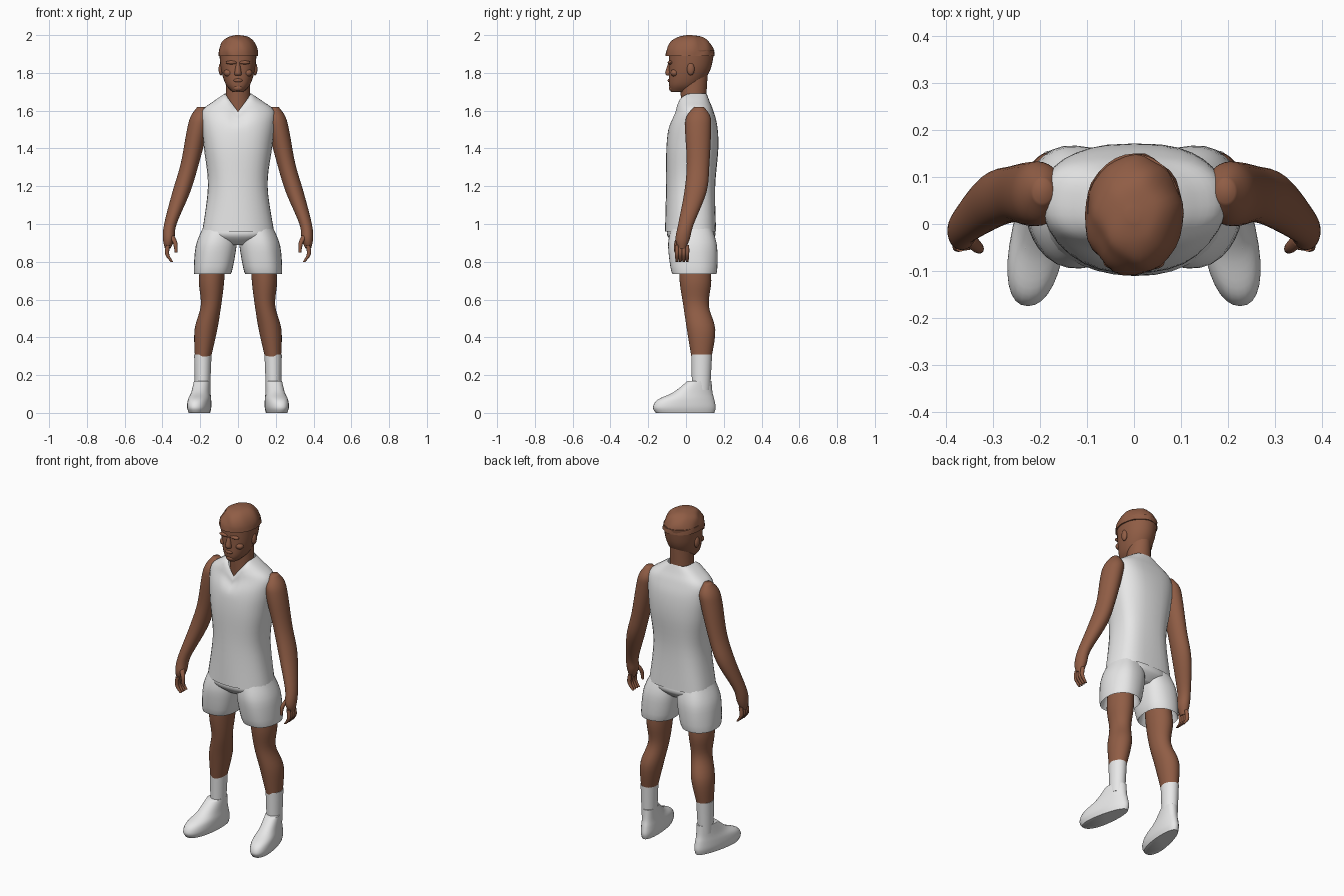
import bpy
import bmesh
from math import cos, sin, pi
from mathutils import Matrix, Vector

cube = bpy.data.objects.get("Cube")
if cube:
    bpy.data.objects.remove(cube, do_unlink=True)


def make_material(name, color):
    material = bpy.data.materials.new(name)
    material.use_nodes = True
    material.diffuse_color = color
    shader = material.node_tree.nodes["Principled BSDF"]
    shader.inputs["Base Color"].default_value = color
    return material


skin = make_material("brown skin", (0.28, 0.11, 0.06, 1))
cloth = make_material("white cloth", (0.8, 0.8, 0.8, 1))


def finish(name, bm, material):
    bmesh.ops.recalc_face_normals(bm, faces=bm.faces)
    mesh = bpy.data.meshes.new(name)
    bm.to_mesh(mesh)
    bm.free()
    mesh.materials.append(material)
    mesh.shade_smooth()
    mesh.set_sharp_from_angle(angle=pi / 3)
    obj = bpy.data.objects.new(name, mesh)
    bpy.context.collection.objects.link(obj)


def smooth_rings(rings, steps=5):
    """Fill in rings along a spline that passes through the given ones."""
    rings = [Vector(ring) for ring in rings]
    last = len(rings) - 1
    for i in range(last):
        a, b = rings[i], rings[i + 1]
        leave = (b - rings[max(i - 1, 0)]) / 2
        arrive = (rings[min(i + 2, last)] - a) / 2
        for step in range(steps):
            t = step / steps
            ease = t * t * (3 - 2 * t)
            yield (a.lerp(b, ease) + leave * t * (1 - t) ** 2
                   - arrive * t * t * (1 - t))
    yield rings[last]


def superellipse(value, squareness):
    size = abs(value) ** (2 / squareness)
    return size if value >= 0 else -size


def loft(name, rings, material, side, front=2, back=2, fold=0,
         capped=True, shape=None, sides=32):
    """Skin over rings of (x, y, z, half width, half depth)."""
    bm = bmesh.new()
    loops = []
    for x, y, z, half, depth in smooth_rings(rings):
        loop = []
        for k in range(sides):
            turn = 2 * pi * k / sides
            squareness = front if sin(turn) < 0 else back
            ripple = 1 + fold * sin(5 * turn + 9 * z)
            point = Vector((x + half * ripple * superellipse(cos(turn), squareness),
                            y + depth * ripple * superellipse(sin(turn), squareness), z))
            if shape:
                point = shape(point)
            point.x *= side
            loop.append(bm.verts.new(point))
        loops.append(loop)
    for lower, upper in zip(loops, loops[1:]):
        for k in range(sides):
            bm.faces.new((lower[k - 1], lower[k], upper[k], upper[k - 1]))
    if capped:
        bm.faces.new(loops[0])
        bm.faces.new(loops[-1])
    finish(name, bm, material)


def trunk(name, profile, material, side=1, x=0, **options):
    """Upright part from (height, front, back, half width)."""
    rings = [(x, (front + back) / 2, z, half, (back - front) / 2)
             for z, front, back, half in profile]
    loft(name, rings, material, side, **options)


def limb(name, path, material, side=1, stretch=1, **options):
    """Limb along (x, y, z, radius), deeper than wide by stretch."""
    rings = [(x, y, z, radius, radius * stretch) for x, y, z, radius in path]
    loft(name, rings, material, side, **options)


def blob(name, centre, size, material):
    bm = bmesh.new()
    matrix = Matrix.Translation(centre) @ Matrix.Diagonal((*size, 1))
    bmesh.ops.create_uvsphere(bm, u_segments=20, v_segments=12, radius=1, matrix=matrix)
    finish(name, bm, material)


# Lower the front of the collar into a V
def v_neck(point):
    rise = max(0, point.z - 1.5) / 2
    middle = max(0, 1 - abs(point.x) / 0.07)
    forward = min(1, max(0, 0.04 - point.y) / 0.06)
    point.z -= rise * middle * forward
    return point


# Ruffle the hair
def tousle(point):
    wave = sin(60 * point.x + 40 * point.z) * sin(50 * point.y)
    return point + Vector((wave, wave, 0)) * 0.004


# Turn the shoes outward and widen the toes
def splay(point):
    widen = 0.9 - point.y
    point.x = 0.2 + (point.x - 0.2) * widen - 0.15 * point.y
    return point


# Sleeveless shirt
trunk("shirt", [
    (0.96, -0.11, 0.16, 0.19), (1.2, -0.105, 0.155, 0.158),
    (1.4, -0.105, 0.17, 0.18), (1.52, -0.09, 0.165, 0.193),
    (1.6, -0.06, 0.145, 0.19), (1.65, -0.05, 0.125, 0.13),
    (1.69, -0.04, 0.11, 0.07)],
    cloth, front=2.2, back=2.8, fold=0.008, capped=False, shape=v_neck)

# Seat of the shorts
trunk("shorts_seat", [
    (1, -0.09, 0.14, 0.165), (0.94, -0.1, 0.155, 0.175), (0.89, -0.05, 0.11, 0.08)],
    cloth, front=2.4, back=2.4)

# Neck, head and hair
trunk("neck", [(1.55, -0.02, 0.1, 0.07), (1.8, -0.035, 0.115, 0.06)], skin)
trunk("head", [
    (1.7, -0.08, 0.03, 0.03), (1.74, -0.09, 0.08, 0.065),
    (1.82, -0.09, 0.13, 0.09), (1.92, -0.09, 0.15, 0.1)], skin, front=2.3)
dome = [step * 0.3 for step in range(6)]
limb("hair", [(0, 0.02, 1.89 + 0.11 * sin(a), 0.105 * cos(a) ** 0.8) for a in dome],
     skin, stretch=1.23, shape=tousle)

# Nose, mouth and chin
trunk("nose", [
    (1.785, -0.1, -0.07, 0.016), (1.8, -0.11, -0.07, 0.018), (1.85, -0.095, -0.07, 0.01)],
    skin)
blob("mouth", (0, -0.087, 1.76), (0.024, 0.01, 0.01), skin)
blob("chin", (0, -0.075, 1.72), (0.026, 0.016, 0.017), skin)

# Paired parts
for side, label in ((1, "left_"), (-1, "right_")):
    blob(label + "ear", (0.09 * side, 0.025, 1.82), (0.013, 0.02, 0.033), skin)
    blob(label + "brow", (0.035 * side, -0.083, 1.855), (0.03, 0.014, 0.01), skin)
    blob(label + "cheek", (0.05 * side, -0.06, 1.8), (0.026, 0.022, 0.02), skin)

    # Arm from shoulder to palm
    limb(label + "arm", [
        (0.195, 0.07, 1.62, 0.02), (0.2, 0.066, 1.57, 0.05), (0.215, 0.064, 1.5, 0.055),
        (0.255, 0.064, 1.32, 0.048), (0.3, 0.05, 1.17, 0.047), (0.358, 0, 1, 0.033),
        (0.367, -0.018, 0.92, 0.03), (0.372, -0.02, 0.87, 0.015)],
        skin, side, stretch=1.25)

    # Curled fingers and thumb
    for number, finger in enumerate(("index", "middle", "ring", "little")):
        y = -0.048 + 0.018 * number
        limb(label + finger + "_finger", [
            (0.37, y, 0.89, 0.011), (0.375, y, 0.84, 0.011), (0.35, y, 0.8, 0.007)],
            skin, side, sides=12)
    limb(label + "thumb", [
        (0.354, -0.03, 0.94, 0.016), (0.333, -0.05, 0.9, 0.012), (0.328, -0.055, 0.85, 0.007)],
        skin, side, sides=12)

    # Shorts leg, with its hem turned inward
    limb(label + "shorts_leg", [
        (0.095, 0.03, 0.98, 0.09), (0.115, 0.035, 0.88, 0.108),
        (0.135, 0.043, 0.735, 0.097), (0.13, 0.04, 0.85, 0.07)],
        cloth, side, stretch=1.2, front=2.2, back=2.4, fold=0.012)

    # Bare leg, sock and shoe
    limb(label + "leg", [
        (0.128, 0.043, 0.85, 0.064), (0.14, 0.05, 0.7, 0.067), (0.143, 0.053, 0.57, 0.054),
        (0.17, 0.08, 0.44, 0.06), (0.186, 0.082, 0.29, 0.042)],
        skin, side, stretch=1.25)
    limb(label + "sock", [(0.186, 0.083, 0.31, 0.046), (0.188, 0.08, 0.12, 0.04)],
         cloth, side, stretch=1.2)
    trunk(label + "shoe", [
        (0, -0.16, 0.15, 0.055), (0.03, -0.175, 0.157, 0.063), (0.07, -0.15, 0.15, 0.062),
        (0.11, -0.065, 0.14, 0.055), (0.17, 0.01, 0.135, 0.05)],
        cloth, side, x=0.2, front=2.2, back=2.3, shape=splay)

    # Laces across the instep
    for row in range(3):
        centre = ((0.208 - row * 0.005) * side, -0.05 + row * 0.025, 0.112 + row * 0.016)
        blob(label + "lace", centre, (0.026, 0.006, 0.005), cloth)
